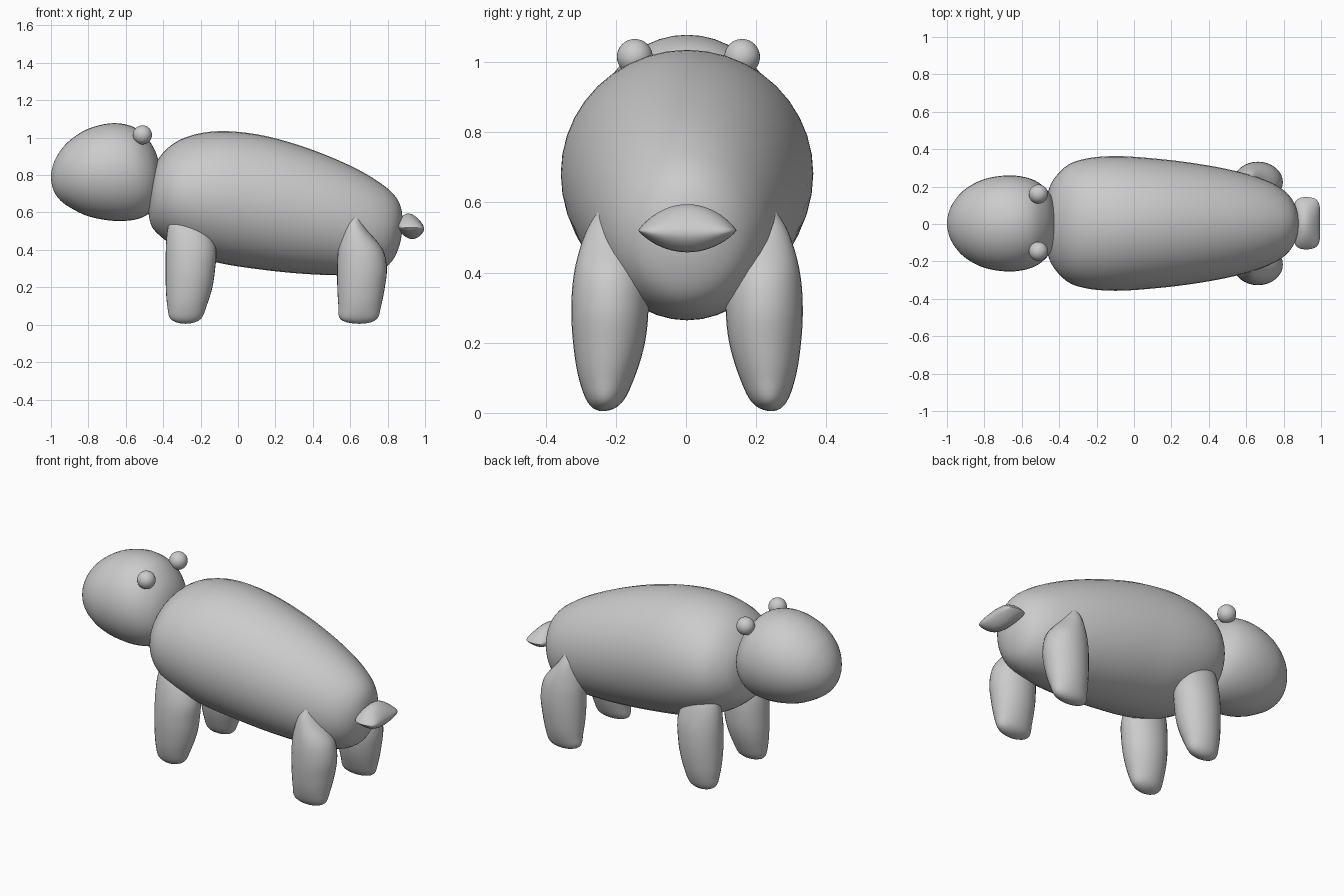
import bpy
from math import sin, cos, pi
from mathutils import Vector

if "Cube" in bpy.data.objects:
    bpy.data.objects.remove(bpy.data.objects["Cube"])


def make_mesh(name, verts, faces):
    me = bpy.data.meshes.new(name)
    me.from_pydata(verts, [], faces)
    me.validate()
    ob = bpy.data.objects.new(name, me)
    bpy.context.collection.objects.link(ob)
    bpy.ops.object.select_all(action='DESELECT')
    bpy.context.view_layer.objects.active = ob
    ob.select_set(True)
    bpy.ops.object.mode_set(mode='EDIT')
    bpy.ops.mesh.select_all(action='SELECT')
    bpy.ops.mesh.normals_make_consistent(inside=False)
    bpy.ops.object.mode_set(mode='OBJECT')
    me.shade_smooth()
    return ob


def skin(name, rings, start, end):
    """Join closed rings and close both ends with a pole."""
    n = len(rings[0])
    verts = [v for r in rings for v in r] + [start, end]
    a, b = len(verts) - 2, len(verts) - 1
    faces = []
    for i in range(n):
        j = (i + 1) % n
        for k in range(len(rings) - 1):
            faces.append((k * n + i, k * n + j, (k + 1) * n + j, (k + 1) * n + i))
        last = (len(rings) - 1) * n
        faces += [(a, j, i), (b, last + i, last + j)]
    return make_mesh(name, verts, faces)


def smooth_rows(rows, steps=5):
    """Centripetal spline through rows (axis, c1, c2, r1, r2), rounded at the ends."""
    def flip(r):
        return (r[0], r[1], r[2], -r[3], -r[4])
    pts = [Vector(r) for r in [flip(rows[1])] + rows + [flip(rows[-2])]]
    out = []
    for i in range(1, len(pts) - 2):
        p = pts[i - 1:i + 3]
        t = [0.0]
        for k in range(3):
            t.append(t[-1] + max((p[k + 1] - p[k]).length, 1e-4) ** 0.5)
        for s in range(steps):
            u = t[1] + (t[2] - t[1]) * s / steps
            q = p
            for d in (1, 2):
                span = d if d == 1 else 2
                q = [q[k] * ((t[k + span] - u) / (t[k + span] - t[k]))
                     + q[k + 1] * ((u - t[k]) / (t[k + span] - t[k]))
                     for k in range(len(q) - 1)]
            out.append(q[0] * ((t[2] - u) / (t[2] - t[1])) + q[1] * ((u - t[1]) / (t[2] - t[1])))
    return out + [pts[-2]]


def loft(name, rows, place, n=40):
    rows = smooth_rows(rows)
    rings = [[place(r[0], r[1] + r[3] * cos(2 * pi * i / n), r[2] + r[4] * sin(2 * pi * i / n))
              for i in range(n)] for r in rows[1:-1]]
    return skin(name, rings, place(*rows[0][:3]), place(*rows[-1][:3]))


def along_x(name, stations):
    # stations: x, top, bottom, half width
    rows = [(x, 0.003, (t + b) / 2, w, (t - b) / 2) for x, t, b, w in stations]
    return loft(name, rows, lambda x, y, z: (x, y, z))


# Body
along_x("body", [
    (-.482, .65, .65, 0), (-.465, .79, .535, .15), (-.43, .88, .487, .235),
    (-.35, .965, .425, .315), (-.25, 1.012, .375, .348), (-.1, 1.035, .33, .36),
    (.1, 1.018, .298, .348), (.3, .968, .276, .325), (.5, .895, .265, .29),
    (.65, .825, .267, .25), (.75, .765, .288, .21), (.82, .71, .335, .16),
    (.865, .645, .43, .09), (.88, .55, .55, 0)])

# Head
along_x("head", [
    (-1, .79, .79, 0), (-.985, .865, .715, .075), (-.95, .93, .665, .135),
    (-.9, .985, .628, .185), (-.8, 1.048, .58, .237), (-.66, 1.078, .555, .257),
    (-.55, 1.053, .562, .238), (-.48, .99, .592, .195), (-.435, .91, .65, .13),
    (-.415, .78, .78, 0)])

# Ears
for side, y in (("left", -.146), ("right", .16)):
    bpy.ops.mesh.primitive_uv_sphere_add(segments=32, ring_count=16, radius=.051,
                                         location=(-.511, y, 1.015))
    bpy.context.object.name = side + "_ear"
    bpy.ops.object.shade_smooth()

# Legs: z, x range, y range
Y = [(.24, .24), (.185, .283), (.15, .309), (.12, .325), (.11, .33),
     (.115, .322), (.14, .295), (.17, .27), (.22, .22)]
Z = [.005, .03, .1, .2, .3, .4, .5, .55, .61]
X = {"front": [(-.28, -.28), (-.36, -.2), (-.378, -.168), (-.386, -.137), (-.387, -.122),
               (-.386, -.117), (-.378, -.15), (-.363, -.195), (-.29, -.29)],
     "rear": [(.65, .65), (.547, .742), (.537, .765), (.531, .785), (.53, .796),
              (.536, .775), (.562, .695), (.583, .66), (.63, .63)]}
for kind, xs in X.items():
    for side, s in (("left", -1), ("right", 1)):
        rows = [(z, (a + b) / 2, (c + d) / 2, (b - a) / 2, (d - c) / 2)
                for z, (a, b), (c, d) in zip(Z, xs, Y)]
        loft(f"{kind}_{side}_leg", rows, lambda z, x, y: (x, s * y + .003, z), 32)

# Tail: one side profile repeated across the width, flattening to the tips
profile = [(.845, .53), (.87, .575), (.9, .598), (.93, .594), (.96, .572), (.985, .543),
           (1.0, .512), (.985, .485), (.96, .464), (.93, .454), (.9, .465), (.87, .49)]
rings = []
for i in range(1, 24):
    t = -cos(pi * i / 24)
    sx, sz = (1 - t ** 6) ** .4, (1 - t * t) ** .85
    rings.append([(.92 + (x - .92) * sx, .004 + .14 * t, .52 + (z - .52) * sz) for x, z in profile])
tail = skin("tail", rings, (.92, -.136, .52), (.92, .144, .52))
tail.modifiers.new("smooth", 'SUBSURF').levels = 1
